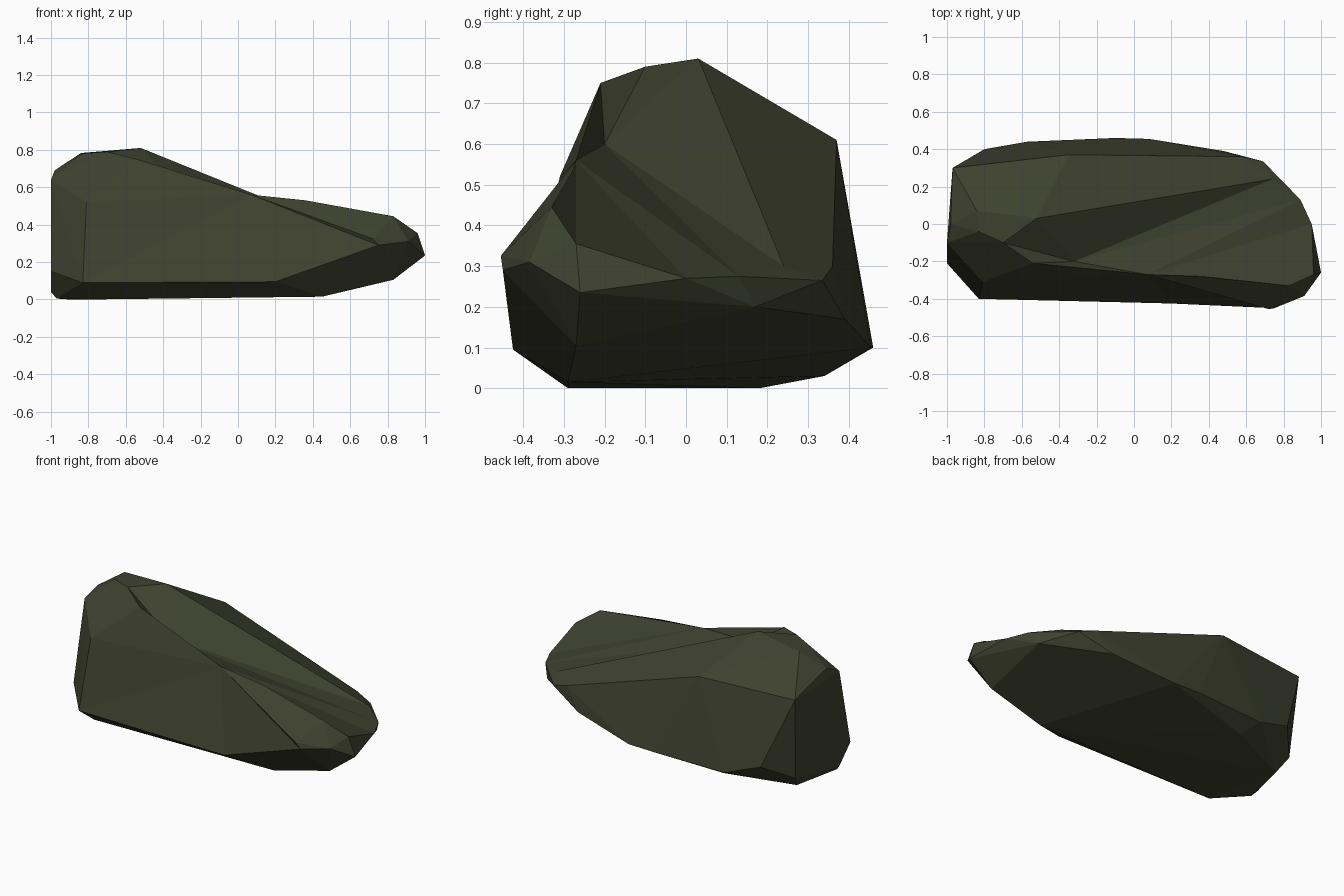
import bpy, bmesh

if "Cube" in bpy.data.objects:
    bpy.data.objects.remove(bpy.data.objects["Cube"])

# Corner points of the boulder
peak_left = [(-.52, .03, .81), (.74, .24, .30)]
back_end, nose, lip = (.89, .13, .275), (.83, -.33, .445), (-.54, -.21, .75)
ridge = peak_left + [back_end, (.95, 0, .27), (.93, -.18, .345), (.96, -.27, .355),
                     (.89, -.28, .42), nose, lip, (-.70, -.10, .79)]  # rim of the top
bulge = (.72, -.455, .325)
front = [(-.81, -.31, .52), (-.83, -.40, .09), (.2, -.425, .095), (.75, -.45, .29), bulge]
crown = [(-.83, -.04, .78), (-.84, .07, .783), (-.98, .0, .69), (-1, -.1, .64),
         (-.97, .30, .60), (-.35, .37, .61)]
middle = [(.58, .36, .30), (.69, .335, .265), (1, -.26, .235), (.91, -.385, .31),
          (.85, .17, .20), (-.80, .40, .17)]
base = [(.83, -.27, .105), (-1, -.21, .15), (-1, -.1, .04), (-.94, .25, .08),
        (-.57, .44, .09), (-.1, .46, .10), (.08, .455, .10), (.48, .39, .17),
        (.45, -.29, .015), (-.8, -.29, 0), (-.97, -.12, .005), (-.5, .34, .03),
        (-.9, .18, .0)]

bm = bmesh.new()
vert = {p: bm.verts.new(p) for p in ridge + front + crown + middle + base}
rim = {vert[p] for p in ridge}
face_front = {vert[p] for p in front + [lip, nose]}
bmesh.ops.convex_hull(bm, input=bm.verts[:])

# Open the top and the front, which are slightly hollow
opened = [f for f in bm.faces if set(f.verts) <= rim or set(f.verts) <= face_front]
bmesh.ops.delete(bm, geom=opened, context='FACES')
bmesh.ops.delete(bm, geom=[v for v in bm.verts if not v.link_faces], context='VERTS')

# Bottom of the crease, and two dips in the long front ridge
hollow = bm.verts.new((-.32, -.20, .60))
saddle = bm.verts.new((.07, -.27, .56))
shoulder = bm.verts.new((.36, -.28, .53))

# Close both openings with fans around those points
for e in [e for e in bm.edges if e.is_boundary]:
    a, b = e.verts
    if {a, b} == {vert[bulge], vert[nose]}:
        apex = shoulder
    elif {a, b} <= face_front:
        apex = saddle
    elif min(a.co.x, b.co.x) > .05 and max(a.co.y, b.co.y) < .2:
        apex = saddle
    else:
        apex = hollow
    bm.faces.new((a, b, apex))
for a, b, p in [(hollow, saddle, lip), (hollow, saddle, back_end),
                (saddle, shoulder, nose), (saddle, shoulder, bulge)]:
    bm.faces.new((a, b, vert[p]))
bmesh.ops.recalc_face_normals(bm, faces=bm.faces[:])

mesh = bpy.data.meshes.new("boulder")
bm.to_mesh(mesh)
bm.free()
stone = bpy.data.materials.new("dark olive stone")
stone.diffuse_color = (.048, .054, .028, 1)
stone.use_nodes = True
stone.node_tree.nodes["Principled BSDF"].inputs["Base Color"].default_value = stone.diffuse_color
mesh.materials.append(stone)
bpy.context.collection.objects.link(bpy.data.objects.new("boulder", mesh))
